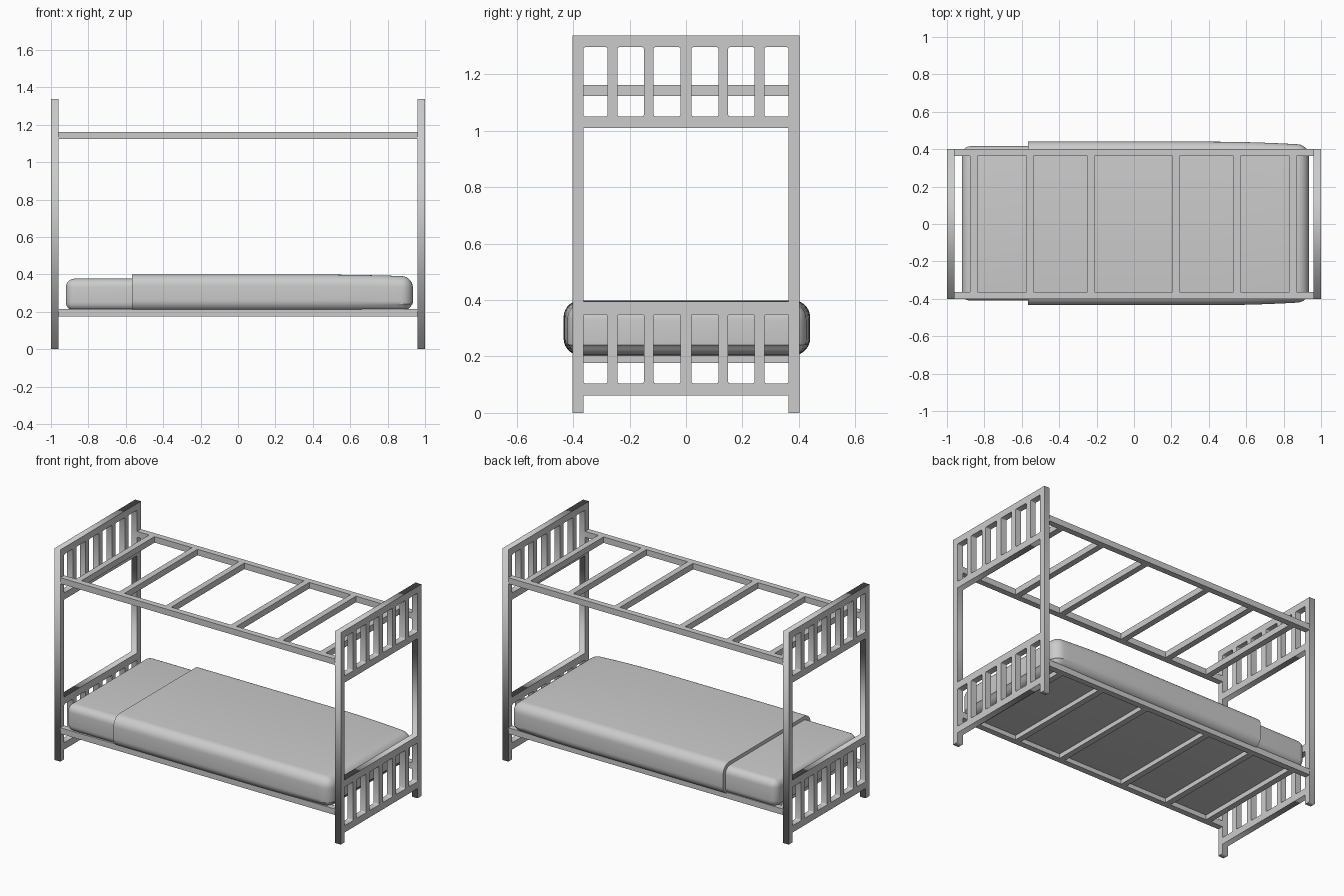
import bpy, bmesh
from mathutils import Vector, Matrix

if "Cube" in bpy.data.objects:
    bpy.data.objects.remove(bpy.data.objects["Cube"])


def finish(bm, name, smooth=False):
    bmesh.ops.recalc_face_normals(bm, faces=bm.faces)
    me = bpy.data.meshes.new(name)
    bm.to_mesh(me)
    bm.free()
    ob = bpy.data.objects.new(name, me)
    bpy.context.collection.objects.link(ob)
    if smooth:
        bpy.ops.object.select_all(action='DESELECT')
        ob.select_set(True)
        bpy.context.view_layer.objects.active = ob
        bpy.ops.object.shade_smooth_by_angle()
    return ob


def box_bm(lo, hi):
    bm = bmesh.new()
    lo, hi = Vector(lo), Vector(hi)
    size = hi - lo
    bmesh.ops.create_cube(bm, size=1, matrix=Matrix.Translation((lo + hi) / 2) @ Matrix.Diagonal((*size, 1)))
    return bm


def rounded_rect(y0, y1, z0, z1, r=0.006):
    k = r * 0.3
    return [(y0 + r, z0), (y1 - r, z0), (y1 - k, z0 + k), (y1, z0 + r), (y1, z1 - r), (y1 - k, z1 - k),
            (y1 - r, z1), (y0 + r, z1), (y0 + k, z1 - k), (y0, z1 - r), (y0, z0 + r), (y0 + k, z0 + k)]


# End frames: one outline with cut-out windows, extruded
W, I, H = 0.402, 0.364, 1.338
loops = [[(-W, 0), (-I, 0), (-I, 0.062), (I, 0.062), (I, 0), (W, 0), (W, H), (-W, H)],
         [(-I, 0.394), (I, 0.394), (I, 1.009), (-I, 1.009)]]
windows = [(-I, -0.278), (-0.243, -0.149), (-0.115, -0.019)]
windows += [(-b, -a) for a, b in windows]
for z0, z1 in ((0.105, 0.349), (1.051, 1.296)):
    loops += [rounded_rect(a, b, z0, z1) for a, b in windows]

for side, x in (("head", -0.98), ("foot", 0.98)):
    cu = bpy.data.curves.new(side + "_end_frame", 'CURVE')
    cu.dimensions = '2D'
    cu.fill_mode = 'BOTH'
    cu.extrude = 0.02
    for pts in loops:
        sp = cu.splines.new('POLY')
        sp.points.add(len(pts) - 1)
        for p, (y, z) in zip(sp.points, pts):
            p.co = (y, z, 0, 1)
        sp.use_cyclic_u = True
    ob = bpy.data.objects.new(side + "_end_frame", cu)
    bpy.context.collection.objects.link(ob)
    # local x -> y, local y -> z, local z -> x
    ob.matrix_world = Matrix(((0, 0, 1, x), (1, 0, 0, 0), (0, 1, 0, 0), (0, 0, 0, 1)))

# Side rails and cross slats for both bunks
for level, z0 in (("lower", 0.176), ("upper", 1.124)):
    z1 = z0 + 0.038
    for side, s in (("front", -1), ("back", 1)):
        a, b = sorted((s * I, s * W))
        finish(box_bm((-0.96, a, z0), (0.96, b, z1)), f"{level}_{side}_rail")
    for i, x in enumerate((-0.857, -0.557, -0.23, 0.225, 0.551, 0.85)):
        finish(box_bm((x - 0.019, -I, z0), (x + 0.019, I, z1)), f"{level}_slat_{i + 1}")

# Mattress
bm = box_bm((-0.92, -0.41, 0.206), (0.91, 0.416, 0.377))
bmesh.ops.bevel(bm, geom=bm.edges[:], offset=0.045, segments=6, profile=0.5, affect='EDGES')
finish(bm, "mattress", True)

# Blanket: soft box cut flat at the pillow end, easing inward at the foot
bm = box_bm((-0.8, -0.434, 0.204), (0.935, 0.44, 0.399))
bmesh.ops.bevel(bm, geom=bm.edges[:], offset=0.06, segments=7, profile=0.5, affect='EDGES')
for i in range(10):
    x = -0.567 if i == 0 else 0.35 + i * 0.055
    bmesh.ops.bisect_plane(bm, geom=bm.verts[:] + bm.edges[:] + bm.faces[:], dist=1e-5,
                           plane_co=(x, 0, 0), plane_no=(1, 0, 0), clear_inner=(i == 0))
bmesh.ops.holes_fill(bm, edges=[e for e in bm.edges if e.is_boundary])
for v in bm.verts:
    t = max(0, (v.co.x - 0.4) / 0.535)
    v.co.y = 0.003 + (v.co.y - 0.003) * (1 - 0.04 * t ** 2)
    if v.co.z > 0.25:
        v.co.z -= 0.01 * t ** 2
finish(bm, "blanket", True)
